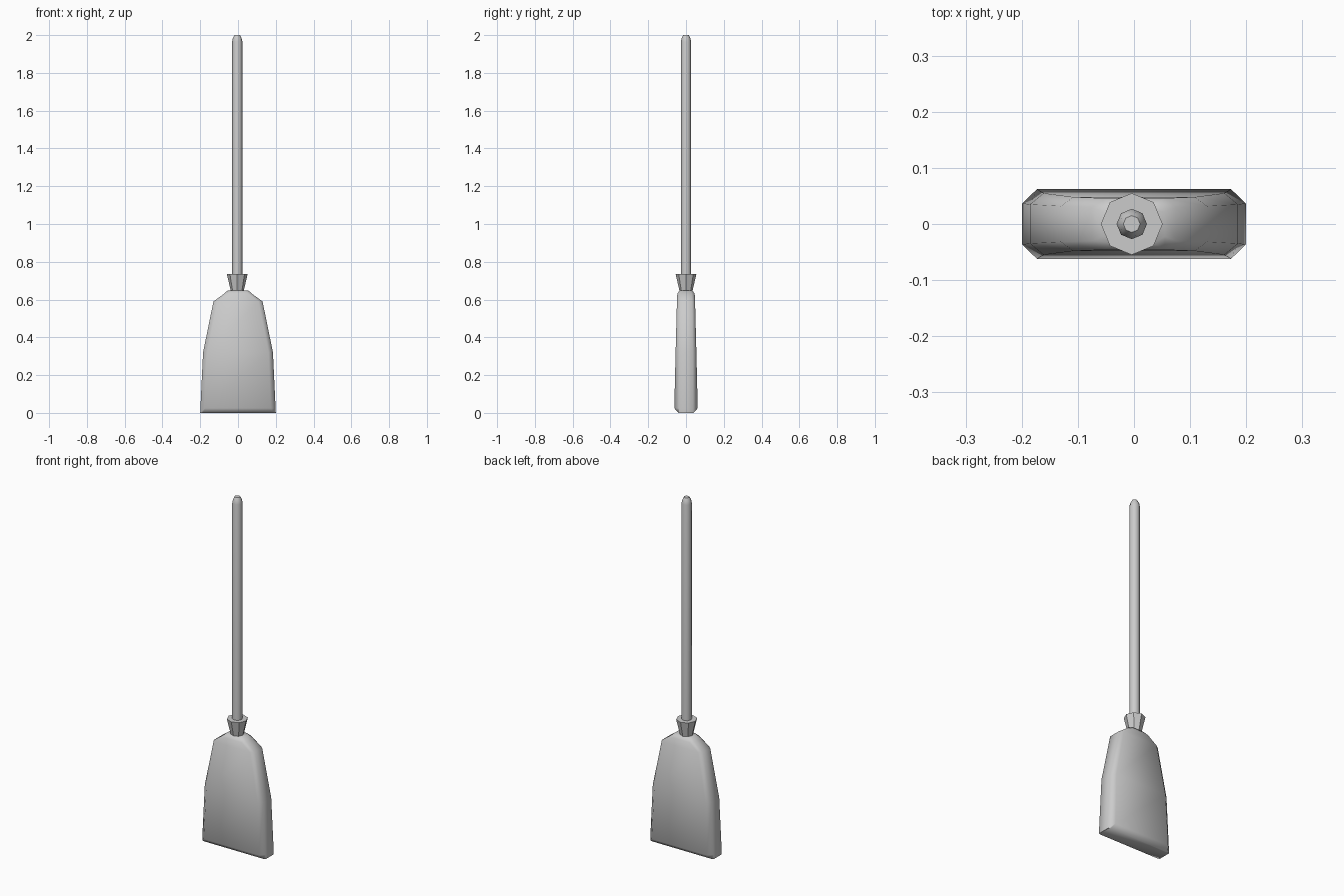
import bpy, bmesh, math

if "Cube" in bpy.data.objects:
    bpy.data.objects.remove(bpy.data.objects["Cube"])


def loft(name, rings, angle=None):
    """Skin equal-length point rings into a capped solid."""
    bm = bmesh.new()
    loops = [[bm.verts.new(p) for p in ring] for ring in rings]
    n = len(loops[0])
    for a, b in zip(loops, loops[1:]):
        for i in range(n):
            j = (i + 1) % n
            bm.faces.new((a[i], a[j], b[j], b[i]))
    bm.faces.new(loops[0][::-1])
    bm.faces.new(loops[-1])
    bmesh.ops.recalc_face_normals(bm, faces=bm.faces)
    mesh = bpy.data.meshes.new(name)
    bm.to_mesh(mesh)
    bm.free()
    obj = bpy.data.objects.new(name, mesh)
    bpy.context.collection.objects.link(obj)
    if angle:
        bpy.ops.object.select_all(action='DESELECT')
        obj.select_set(True)
        bpy.context.view_layer.objects.active = obj
        bpy.ops.object.shade_smooth_by_angle(angle=math.radians(angle))
    return obj


def octagon(r, z, cx=-0.004):
    return [(cx + r * math.cos(i * math.pi / 4), r * math.sin(i * math.pi / 4), z)
            for i in range(8)]


def cut_rectangle(hx, hy, cx, cy, z):
    """Rectangle with chamfered corners: half sizes hx, hy and cuts cx, cy."""
    return [(hx, -hy + cy, z), (hx, hy - cy, z), (hx - cx, hy, z), (-hx + cx, hy, z),
            (-hx, hy - cy, z), (-hx, -hy + cy, z), (-hx + cx, -hy, z), (hx - cx, -hy, z)]


# Flat bristle head, flaring down from the shoulders
loft("bristle_head", [cut_rectangle(*r) for r in (
    (0.20, 0.040, 0.012, 0.005, 0.0),
    (0.199, 0.062, 0.026, 0.025, 0.025),
    (0.185, 0.055, 0.024, 0.020, 0.32),
    (0.130, 0.048, 0.022, 0.016, 0.59),
    (0.075, 0.046, 0.020, 0.016, 0.63),
    (0.055, 0.034, 0.020, 0.012, 0.648))], 60)

# Faceted collar, wider at the top
loft("collar", [octagon(0.033, 0.64), octagon(0.055, 0.735)])

# Long handle with a tapered tip
loft("handle", [octagon(0.027, 0.64), octagon(0.027, 1.965),
                octagon(0.023, 1.985), octagon(0.015, 2.0)], 60)
